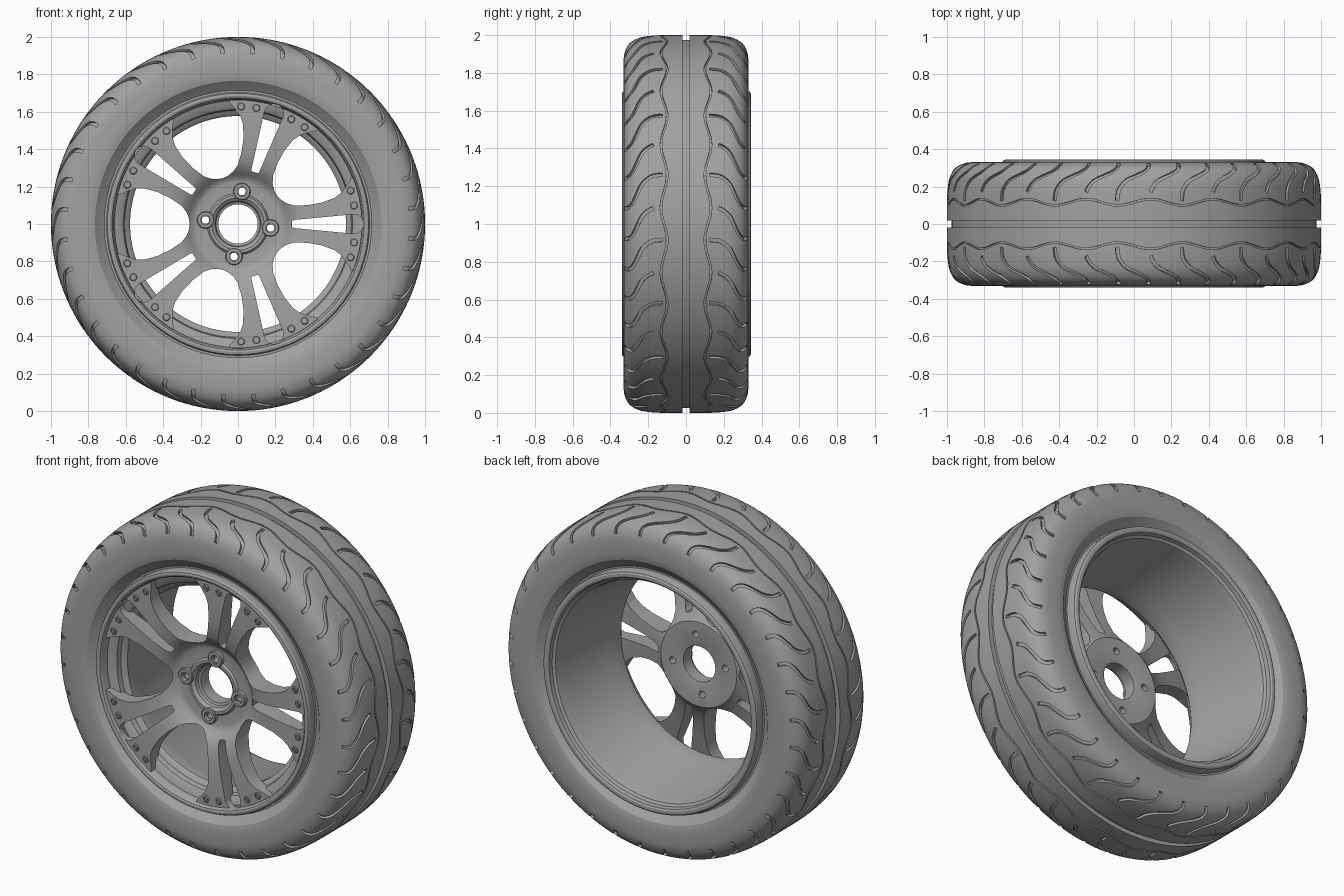
import bpy, bmesh
from math import sin, cos, pi, radians, tau
from mathutils import Vector

old = bpy.data.objects.get("Cube")
if old:
    bpy.data.objects.remove(old, do_unlink=True)

grey = bpy.data.materials.new("mid grey")
grey.use_nodes = True
grey.diffuse_color = (0.36, 0.36, 0.36, 1)
grey.node_tree.nodes["Principled BSDF"].inputs["Base Color"].default_value = grey.diffuse_color


def polar(r, a, y):
    """Point at radius r and angle a about the axle."""
    return Vector((r * cos(a), y, 1 + r * sin(a)))


def loft(bm, sections, closed):
    """Skin a row of equal loops; cap the ends unless the row is closed."""
    loops = [[bm.verts.new(p) for p in s] for s in sections]
    n = len(loops[0])
    for i in range(len(loops) if closed else len(loops) - 1):
        a, b = loops[i], loops[(i + 1) % len(loops)]
        for j in range(n):
            k = (j + 1) % n
            bm.faces.new((a[j], a[k], b[k], b[j]))
    if not closed:
        bm.faces.new(loops[0])
        bm.faces.new(loops[-1][::-1])


def make(name, shapes):
    """Object from a list of (sections, closed) lofts."""
    bm = bmesh.new()
    for sections, closed in shapes:
        loft(bm, sections, closed)
    bmesh.ops.recalc_face_normals(bm, faces=bm.faces)
    mesh = bpy.data.meshes.new(name)
    bm.to_mesh(mesh)
    bm.free()
    mesh.materials.append(grey)
    obj = bpy.data.objects.new(name, mesh)
    bpy.context.collection.objects.link(obj)
    return obj


def activate(obj):
    bpy.ops.object.select_all(action="DESELECT")
    obj.select_set(True)
    bpy.context.view_layer.objects.active = obj


def cut(obj, name, shapes):
    cutter = make(name, shapes)
    cutter.hide_render = True
    mod = obj.modifiers.new(name, "BOOLEAN")
    mod.operation, mod.solver, mod.object = "DIFFERENCE", "MANIFOLD", cutter
    activate(obj)
    bpy.ops.object.modifier_apply(modifier=name)
    bpy.data.objects.remove(cutter, do_unlink=True)


def smooth(obj, angle=30):
    activate(obj)
    bpy.ops.object.shade_smooth_by_angle(angle=radians(angle))


def revolve(profile, n):
    return [[polar(r, tau * i / n, y) for r, y in profile] for i in range(n)], True


def prism(outline, angle, y0, y1):
    """Outline in (radial, tangential) coordinates, turned to angle, spanning y0..y1."""
    c, s = cos(angle), sin(angle)
    return [[Vector((u * c - v * s, y, 1 + u * s + v * c)) for u, v in outline]
            for y in (y0, y1)], False


def circle(u, r, n=24):
    return [(u + r * cos(tau * i / n), r * sin(tau * i / n)) for i in range(n)]


def spline(points, t):
    """Smooth curve through 2D points, t counted in points."""
    i = min(max(int(t), 0), len(points) - 2)
    f = t - i
    a, b, c, d = (Vector(points[min(max(k, 0), len(points) - 1)]) for k in range(i - 1, i + 3))
    return 0.5 * (2 * b + (c - a) * f + (2 * a - 5 * b + 4 * c - d) * f * f
                  + (3 * b - a - 3 * c + d) * f ** 3)


# Tire: half profile in (radius, half width), mirrored and revolved
side = [(1, .018), (1, .1), (.997, .18), (.985, .25), (.955, .3),
        (.91, .324), (.86, .331), (.80, .331), (.765, .325)]
half = [(.975, .018)] + [tuple(spline(side, k / 4)) for k in range(4 * len(side) - 3)]
half += [(.758, .318), (.715, .285), (.685, .285)]
tire = make("tire", [revolve([(r, -y) for r, y in half[::-1]] + half, 180)])


def tread_point(a, t, sign):
    """Surface point and outward normal on the tread at angle a, profile place t."""
    r, y = spline(side, t)
    d = spline(side, t + .02) - spline(side, t - .02)
    p = polar(r, a, sign * y)
    normal = (polar(d.y, a, -sign * d.x) - Vector((0, 0, 1))).normalized()
    return p, normal


def groove(path, sign, width, depth, closed):
    """Box-section sweep that follows the tread along (angle, t) pairs."""
    pts = [tread_point(a, t, sign) for a, t in path]
    sections = []
    for i, (p, n) in enumerate(pts):
        if closed:
            before, after = pts[i - 1][0], pts[(i + 1) % len(pts)][0]
        else:
            before, after = pts[max(i - 1, 0)][0], pts[min(i + 1, len(pts) - 1)][0]
        w = (after - before).cross(n).normalized() * width / 2
        sections.append([p - w - n * depth, p + w - n * depth,
                         p + w + n * .02, p - w + n * .02])
    return sections, closed


# Wavy grooves either side of the middle
WAVES = 18
wave = [(tau * i / 288, 1.2 + .2 * sin(tau * i * WAVES / 288)) for i in range(288)]
cut(tire, "wavy_grooves", [groove(wave, s, .009, .012, True) for s in (-1, 1)])

# Hooked shoulder grooves; every second one reaches the wavy groove
hook = [(-.085, 1.9), (-.07, 2.3), (-.04, 2.75), (.01, 3.15), (.055, 3.55),
        (.078, 4.0), (.085, 4.5), (.085, 4.9)]
hooks = []
for i in range(2 * WAVES):
    start = [(-.09, 1.3)] if i % 2 else []
    ctrl = start + hook
    base = tau * i / (2 * WAVES)
    path = [spline(ctrl, k / 2) for k in range(2 * len(ctrl) - 1)]
    hooks += [groove([(base - s, t) for s, t in path], sign, .019, .016, False)
              for sign in (-1, 1)]
cut(tire, "shoulder_grooves", hooks)
smooth(tire)

# Window and slot outlines for the five spoke pairs
edge = [(.262, .03), (.275, .063), (.30, .096), (.36, .137), (.43, .171), (.50, .19),
        (.545, .19), (.59, .176), (.63, .158), (.72, .15)]
window = [(.258, 0)] + edge + [(u, -v) for u, v in edge[::-1]]
slot = [(.29, -.016), (.30, -.022)]
slot += [(.62 + .052 * cos(a), .052 * sin(a)) for a in (pi * (k / 12 - .5) for k in range(13))]
slot += [(.30, .022), (.29, .016)]
turns = [radians(72 * k) for k in range(5)]

# Rim barrel with front and back lips
rim = make("rim", [revolve([
    (.705, -.26), (.705, -.325), (.698, -.337), (.685, -.34), (.674, -.336), (.667, -.325),
    (.660, -.285), (.625, -.275), (.612, -.265), (.606, -.235), (.585, -.225), (.577, -.215),
    (.577, -.17), (.59, -.13), (.635, .27), (.645, .305), (.66, .315), (.665, .338),
    (.675, .344), (.69, .344), (.70, .338), (.705, .325), (.705, .26), (.67, .22), (.65, -.2)], 128)])
cut(rim, "rim_pockets", [prism(slot, a, -.4, -.29) for a in turns])
smooth(rim)

# Hub and spokes: one dished disc, cut by the windows, slots and bolt holes
spokes = make("hub_and_spokes", [revolve([
    (.105, -.125), (.105, -.20), (.118, -.205), (.122, -.225), (.14, -.24), (.155, -.24),
    (.165, -.228), (.225, -.226), (.245, -.232), (.265, -.25), (.29, -.276), (.33, -.298),
    (.40, -.312), (.48, -.319), (.57, -.322), (.663, -.322), (.663, -.265), (.60, -.245),
    (.50, -.225), (.40, -.20), (.32, -.17), (.27, -.14), (.25, -.12), (.12, -.12)], 128)])
lugs = [radians(83 + 90 * k) for k in range(4)]
cut(spokes, "windows", [prism(window, a + pi / 5, -.5, .1) for a in turns])
cut(spokes, "slots", [prism(slot, a, -.5, .1) for a in turns])
cut(spokes, "lug_holes", [prism(circle(.175, .02), a, -.5, .1) for a in lugs])
smooth(spokes)


def collar(u, angle, outer, inner, y0, y1):
    """Short tube standing on the front face."""
    c = polar(u, angle, 0)
    ring = []
    for i in range(20):
        d = Vector((cos(tau * i / 20), 0, sin(tau * i / 20)))
        ring.append([c + d * r + Vector((0, y, 0)) for r, y in
                     ((outer, y0), (outer, y1 + .004), (outer - .004, y1), (inner, y1), (inner, y0))])
    return ring, True


# Lug seats around the bore
smooth(make("lug_seats", [collar(.175, a, .046, .026, -.21, -.25) for a in lugs]))

# Small rim bolts, four to each spoke pair, with round heads in raised washers
offsets = [radians(d) for d in (-16.5, -9, 9, 16.5)]
bolt_angles = [a + o for a in turns for o in offsets]
smooth(make("bolt_washers", [collar(.628, a, .02, .013, -.31, -.328) for a in bolt_angles]))
smooth(make("bolt_heads", [prism(circle(.628, .008, 12), a, -.31, -.33) for a in bolt_angles]))
